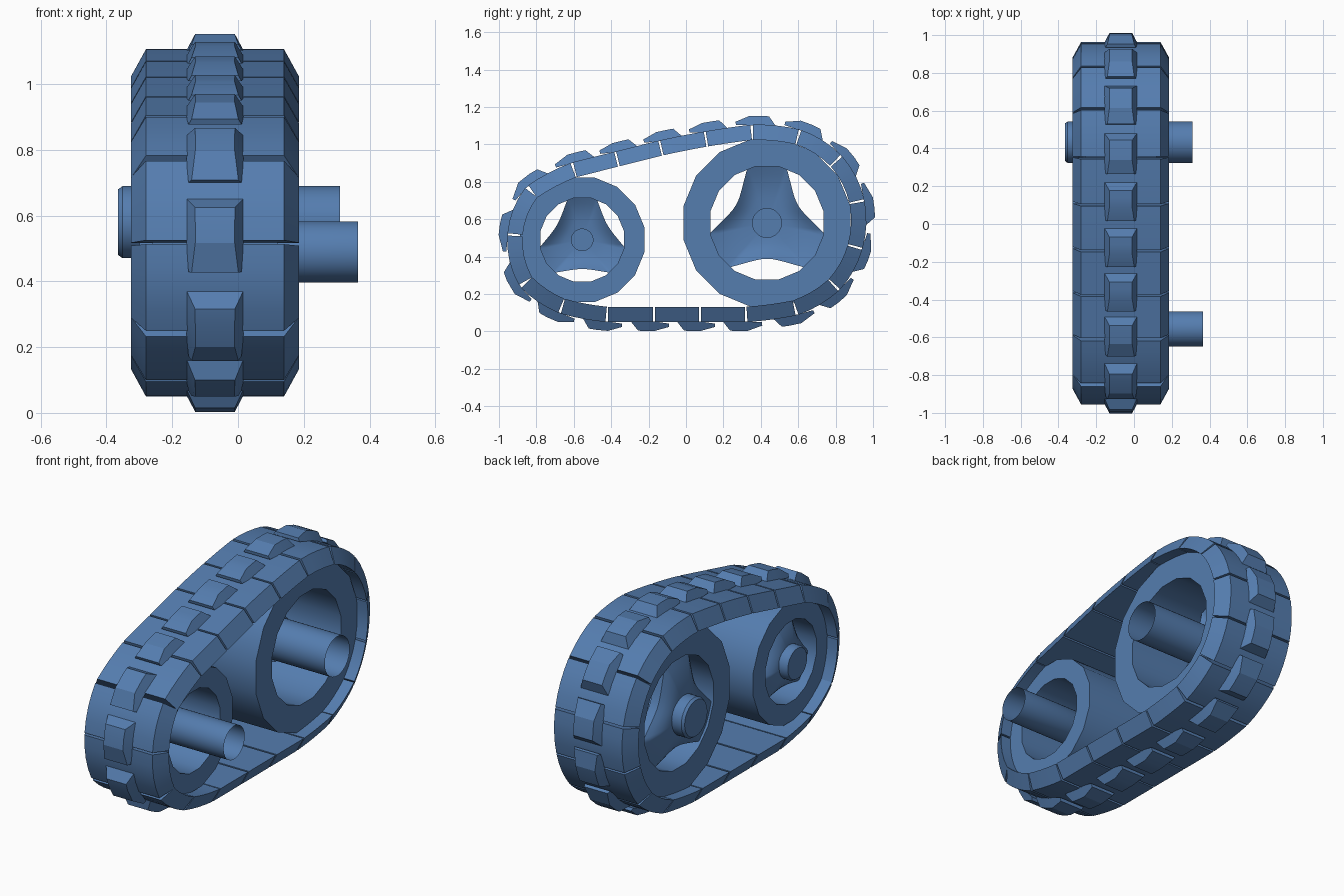
import bpy, bmesh, math
from mathutils import Vector

if "Cube" in bpy.data.objects:
    bpy.data.objects.remove(bpy.data.objects["Cube"])

blue = bpy.data.materials.new("steel_blue")
blue.diffuse_color = (0.09, 0.205, 0.43, 1)
blue.use_nodes = True
blue.node_tree.nodes["Principled BSDF"].inputs["Base Color"].default_value = blue.diffuse_color
MID_X = -0.07          # centre plane of the track


def make(name, verts, faces, smooth=None):
    mesh = bpy.data.meshes.new(name)
    mesh.from_pydata(verts, [], faces)
    bm = bmesh.new()
    bm.from_mesh(mesh)
    bmesh.ops.recalc_face_normals(bm, faces=bm.faces)
    bm.to_mesh(mesh)
    bm.free()
    mesh.materials.append(blue)
    ob = bpy.data.objects.new(name, mesh)
    bpy.context.collection.objects.link(ob)
    if smooth:
        bpy.ops.object.select_all(action='DESELECT')
        ob.select_set(True)
        bpy.context.view_layer.objects.active = ob
        bpy.ops.object.shade_smooth_by_angle(angle=math.radians(smooth))
    return ob


def lathe(name, cy, cz, profile, sides, closed):
    """Spin an (x, radius) profile round the x direction."""
    n = len(profile)
    verts, faces = [], []
    for k in range(sides):
        a = 2 * math.pi * (k + 0.5) / sides
        verts += [(x, cy + r * math.cos(a), cz + r * math.sin(a)) for x, r in profile]
    for k in range(sides):
        k2 = (k + 1) % sides
        for j in range(n if closed else n - 1):
            j2 = (j + 1) % n
            faces.append((k * n + j, k * n + j2, k2 * n + j2, k2 * n + j))
    if not closed:     # cap on the outer end, other end left open
        faces.append([k * n for k in range(sides)])
    return make(name, verts, faces, 35)


def loft(name, sections):
    """Skin a row of matching outlines and close both ends."""
    n, m = len(sections[0]), len(sections)
    verts = [v for s in sections for v in s]
    faces = [list(range(n)), list(range((m - 1) * n, m * n))]
    for k in range(m - 1):
        a, b = k * n, (k + 1) * n
        faces += [(a + i, a + (i + 1) % n, b + (i + 1) % n, b + i) for i in range(n)]
    return make(name, verts, faces, 18)


def spoke_plate(name, cx, cy, cz, R, apex):
    """Domed three-spoke plate with curved openings."""
    N, half = 144, math.radians(40)
    rings = [(0.25, 0), (0.45, 0.004), (0.65, 0.014), (0.85, 0.032), (1.0, 0.05)]
    path = [(f, cx + d) for f, d in rings]
    path += [(f, cx + 0.05 + d) for f, d in reversed(rings)]
    n = len(path)
    verts, faces = [], []
    for k in range(N):
        t = 2 * math.pi * k / N
        # angle from the nearest opening, openings at 30, 150 and 270 degrees
        d = (t - math.radians(30) + math.pi / 3) % (2 * math.pi / 3) - math.pi / 3
        r = 1.0
        if abs(d) < half:
            r = (apex + (math.cos(half) - apex) * (d / half) ** 2) / math.cos(d)
        for f, x in path:
            q = R * (0.25 + (f - 0.25) / 0.75 * (r - 0.25))
            verts.append((x, cy + q * math.cos(t), cz + q * math.sin(t)))
    for k in range(N):
        k2 = (k + 1) % N
        for j in range(n):
            j2 = (j + 1) % n
            faces.append((k * n + j, k * n + j2, k2 * n + j2, k2 * n + j))
    make(name, verts, faces, 35)


# Wheels: rim, spoke plate, axle with a chamfered cap end
for tag, cy, cz, ro, ri, apex, ra, x0, x1, hub in (
        ("rear", 0.433, 0.58, 0.447, 0.303, 0.62, 0.11, -0.365, 0.31, -0.295),
        ("front", -0.555, 0.49, 0.333, 0.224, 0.68, 0.093, -0.30, 0.365, -0.255)):
    c = math.cos(math.pi / 16)
    lathe(tag + "_wheel_rim", cy, cz,
          [(-0.26, ri / c), (-0.26, ro / c), (0.12, ro / c), (0.12, ri / c)], 16, True)
    spoke_plate(tag + "_wheel_spokes", hub, cy, cz, ri + 0.006, apex)
    lathe(tag + "_axle", cy, cz, [(x0, ra * 0.91), (x0 + 0.014, ra), (x1, ra)], 40, False)

# Track joints as (y, z), clockwise seen from +x
joints = [Vector(p) for p in (
    (.353, 1.065), (.599, 1.040), (.802, .912), (.914, .693), (.904, .452),
    (.791, .249), (.583, .126), (.321, .091), (.075, .091), (-.171, .091),
    (-.422, .091), (-.663, .136), (-.856, .265), (-.914, .516), (-.824, .746),
    (-.599, .864), (-.369, .922), (-.134, .981), (.107, 1.029))]
count = len(joints)
HALF_T, GAP = 0.041, 0.005


def chord(i):
    return joints[(i + 1) % count] - joints[i % count]


def turn(i):
    """How far the track bends at a joint."""
    return abs(chord(i - 1).angle_signed(chord(i)))


def curve(i, t):
    """Point and outward direction along link i, bowed to follow its bend."""
    c = chord(i)
    n = Vector((-c.y, c.x)).normalized()
    bend = min(turn(i), turn(i + 1))
    sag = c.length * bend / 8
    p = joints[i % count] + c * t + n * (4 * sag * t * (1 - t))
    tangent = c + n * (4 * sag * (1 - 2 * t))
    return p, Vector((-tangent.y, tangent.x)).normalized()


def on_track(i, s, h):
    """Point at signed distance s from joint i, height h above the belt."""
    if s < 0:
        i, s = i - 1, s + chord(i - 1).length
    p, n = curve(i, s / chord(i).length)
    return p + n * (HALF_T + h)


# Cleat cross-sections: (distance past joint, underside height, top height)
cleat = [(-.08, .008, .026), (-.004, -.003, .047), (.045, -.003, .047),
         (.085, -.003, .046), (.122, -.004, -.001)]

for i in range(count):
    # link: full width inside, narrower outside
    g = GAP / chord(i).length
    sections = []
    for k in range(5):
        p, n = curve(i, g + (1 - 2 * g) * k / 4)
        inn, out = p - n * HALF_T, p + n * HALF_T
        sections.append([(MID_X - .255, *inn), (MID_X + .255, *inn),
                         (MID_X + .21, *out), (MID_X - .21, *out)])
    loft("track_link", sections)
    # cleat: overhangs the link behind, sides taper with height
    sections = []
    for s, lo, hi in cleat:
        wl, wh = (.085 - .025 * h / .047 for h in (lo, hi))
        a, b = on_track(i, s, lo), on_track(i, s, hi)
        sections.append([(MID_X - wl, *a), (MID_X + wl, *a),
                         (MID_X + wh, *b), (MID_X - wh, *b)])
    loft("track_cleat", sections)
